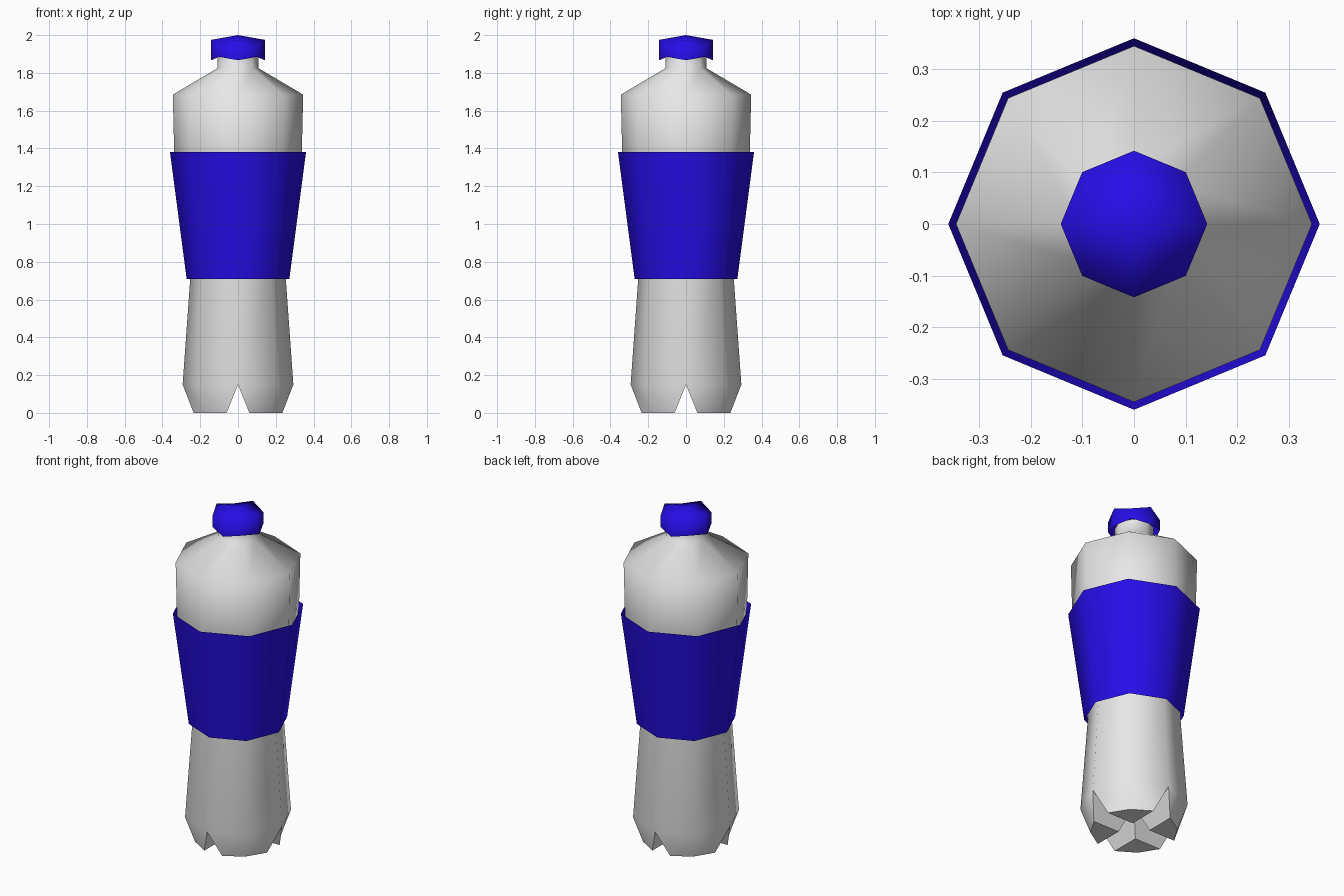
import bpy, bmesh, math

if "Cube" in bpy.data.objects:
    bpy.data.objects.remove(bpy.data.objects["Cube"])

SIDES = 8


def material(name, rgb):
    m = bpy.data.materials.new(name)
    m.diffuse_color = (*rgb, 1)
    m.use_nodes = True
    m.node_tree.nodes["Principled BSDF"].inputs["Base Color"].default_value = m.diffuse_color
    return m


white = material("bottle white", (0.8, 0.8, 0.8))
blue = material("label blue", (0.02, 0.004, 0.8))


def ring(bm, r, z_axis, z_diag=None):
    """Octagon with corners on the axes; diagonal corners may sit at another height."""
    z_diag = z_axis if z_diag is None else z_diag
    step = 2 * math.pi / SIDES
    return [bm.verts.new((r * math.cos(i * step), r * math.sin(i * step),
                          z_diag if i % 2 else z_axis)) for i in range(SIDES)]


def bridge(bm, low, high):
    for i in range(SIDES):
        j = (i + 1) % SIDES
        bm.faces.new((low[i], low[j], high[j], high[i]))


def loft(bm, rings):
    for low, high in zip(rings, rings[1:]):
        bridge(bm, low, high)


def finish(bm, name, mat, angle=65):
    me = bpy.data.meshes.new(name)
    bm.to_mesh(me)
    bm.free()
    ob = bpy.data.objects.new(name, me)
    bpy.context.collection.objects.link(ob)
    me.materials.append(mat)
    bpy.ops.object.select_all(action='DESELECT')
    ob.select_set(True)
    bpy.context.view_layer.objects.active = ob
    bpy.ops.object.shade_smooth_by_angle(angle=math.radians(angle))
    return ob


# Bottle: octagonal profile from the top of the feet to the neck
bm = bmesh.new()
profile = [(0.293, 0.15), (0.253, 0.71), (0.338, 1.38),
           (0.345, 1.685), (0.108, 1.825), (0.108, 1.90)]
rings = [ring(bm, r, z) for r, z in profile]
loft(bm, rings)

# Four feet on the diagonals, separated by a cross of V-shaped channels
base = rings[0]
centre = bm.verts.new((0, 0, 0.15))
for k in range(4):
    c, s = round(math.cos(k * math.pi / 2)), round(math.sin(k * math.pi / 2))
    p1, d, p2, inner = [bm.verts.new((c * x - s * y, s * x + c * y, 0)) for x, y in
                        ((0.235, 0.06), (0.168, 0.168), (0.06, 0.235), (0.06, 0.06))]
    a1, diag, a2 = base[2 * k], base[2 * k + 1], base[(2 * k + 2) % SIDES]
    bm.faces.new((a1, p1, d, diag))
    bm.faces.new((diag, d, p2, a2))
    bm.faces.new((p1, inner, p2, d))
    bm.faces.new((a1, centre, inner, p1))
    bm.faces.new((a2, p2, inner, centre))
finish(bm, "bottle", white)

# Label: open tapered sleeve
bm = bmesh.new()
loft(bm, [ring(bm, 0.272, 0.71), ring(bm, 0.36, 1.38)])
finish(bm, "label", blue)

# Cap: open shell with wavy rims and a low pointed top
bm = bmesh.new()
low, high = ring(bm, 0.142, 1.867, 1.885), ring(bm, 0.142, 1.975, 1.948)
bridge(bm, low, high)
tip = bm.verts.new((0, 0, 2.0))
for i in range(SIDES):
    bm.faces.new((high[i], high[(i + 1) % SIDES], tip))
finish(bm, "cap", blue, 85)
